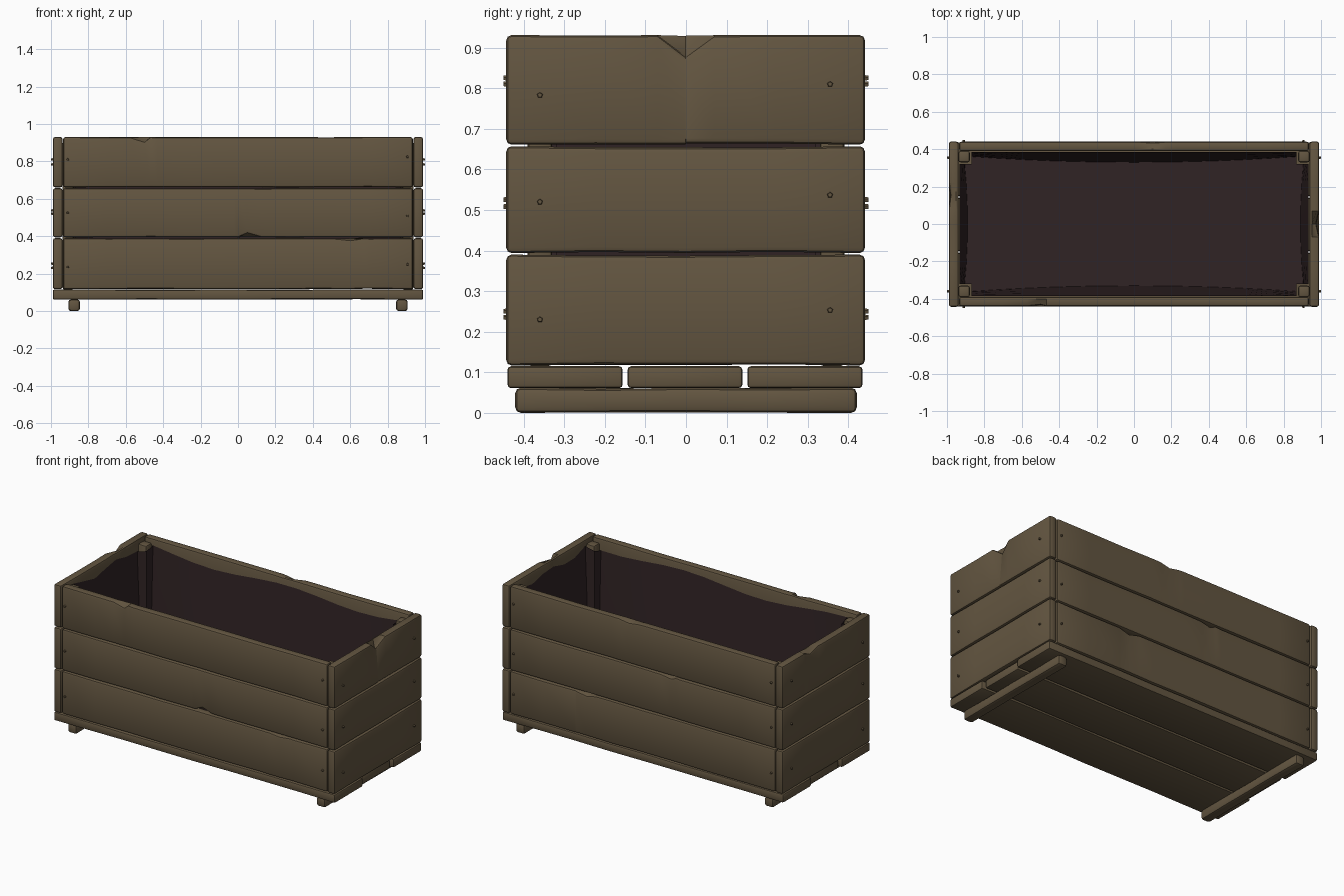
import bpy, bmesh, math, random
from mathutils import Vector, Matrix

if "Cube" in bpy.data.objects:
    bpy.data.objects.remove(bpy.data.objects["Cube"])
random.seed(4)

def material(name, col):
    m = bpy.data.materials.new(name)
    m.diffuse_color = (*col, 1)
    m.use_nodes = True
    m.node_tree.nodes["Principled BSDF"].inputs["Base Color"].default_value = m.diffuse_color
    return m

WOOD = material("weathered_wood", (0.125, 0.092, 0.052))
LINER = material("dark_liner", (0.030, 0.017, 0.018))

def finish(name, bm, mat, smooth=True):
    bmesh.ops.recalc_face_normals(bm, faces=bm.faces)
    me = bpy.data.meshes.new(name)
    bm.to_mesh(me)
    bm.free()
    ob = bpy.data.objects.new(name, me)
    bpy.context.collection.objects.link(ob)
    me.materials.append(mat)
    if smooth:
        bpy.context.view_layer.objects.active = ob
        ob.select_set(True)
        bpy.ops.object.shade_smooth_by_angle(angle=math.radians(35))
        ob.select_set(False)
    return ob

def plank(name, lo, hi, bevel=0.013, cuts=8, wobble=0.003, axis=0, chips=(), out=None):
    """Bevelled board, cut along its length, slightly uneven, with chipped edges.
    chips: (position, side +1 top / -1 bottom, inward depth)"""
    lo, hi = Vector(lo), Vector(hi)
    mid, size = (lo + hi) / 2, hi - lo
    bm = bmesh.new()
    bmesh.ops.create_cube(bm, size=1)
    for v in bm.verts:
        v.co = Vector([v.co[i] * size[i] for i in range(3)]) + mid
    bmesh.ops.bevel(bm, geom=bm.edges[:], offset=bevel, segments=2, profile=0.5, affect='EDGES')
    n = Vector((0, 0, 0))
    n[axis] = 1
    stops = [lo[axis] + size[axis] * i / cuts for i in range(1, cuts)]
    for p, s, d in chips:
        stops += [p - 0.07, p, p + 0.07]
    wave = {}
    for s in stops:
        c = mid.copy()
        c[axis] = s
        bmesh.ops.bisect_plane(bm, geom=bm.verts[:] + bm.edges[:] + bm.faces[:],
                               plane_co=c, plane_no=n)
        wave[round(s, 4)] = (random.uniform(-wobble, 0), random.uniform(-wobble, 0))
    for v in bm.verts:
        if round(v.co[axis], 4) in wave:
            a, b = wave[round(v.co[axis], 4)]
            v.co.z += a if v.co.z > mid.z else -b
        if out is not None:
            oa, sgn = out
            for p, s, d in chips:
                if abs(v.co[axis] - p) < 0.01 and (v.co.z - mid.z) * s > 0 \
                        and (v.co[oa] - mid[oa]) * sgn > 0:
                    v.co.z -= s * d
                    v.co[oa] -= sgn * d * 0.3
    return finish(name, bm, WOOD)

LEVELS = [(0.117, 0.39), (0.394, 0.657), (0.661, 0.931)]

# wall boards, long sides and ends
long_chips = {(-1, 2): [(-0.5, 1, 0.025)], (-1, 1): [(0.05, -1, 0.02)], (1, 0): [(0.4, 1, 0.015)],
              (1, 1): [(-0.2, 1, 0.015)], (1, 2): [(0.1, 1, 0.012)], (-1, 0): [(0.6, 1, 0.01)]}
end_chips = {(1, 2): [(0.0, 1, 0.05)], (-1, 2): [(0.15, 1, 0.025)]}
for s in (-1, 1):
    for k, (z0, z1) in enumerate(LEVELS):
        y = sorted((s * 0.389, s * 0.44))
        plank(("front" if s < 0 else "back") + f"_board_{k+1}", (-0.935, y[0], z0), (0.935, y[1], z1),
              chips=long_chips.get((s, k), ()), out=(1, s))
        x = sorted((s * 0.938, s * 0.99))
        plank(("left" if s < 0 else "right") + f"_end_board_{k+1}", (x[0], -0.443, z0), (x[1], 0.441, z1),
              axis=1, cuts=4, chips=end_chips.get((s, k), ()), out=(0, s))

# floor boards with see-through gaps
for k, (y0, y1, xe) in enumerate([(-0.44, -0.156, 0.99), (-0.144, 0.139, 0.975), (0.151, 0.435, 0.99)]):
    plank(f"floor_board_{k+1}", (-xe, y0, 0.061), (xe, y1, 0.115), bevel=0.009)

# runners under the floor
for s, nm in ((-1, "left"), (1, "right")):
    plank(nm + "_runner", (s * 0.876 - 0.031, -0.421, 0), (s * 0.876 + 0.031, 0.421, 0.062),
          axis=1, cuts=4, bevel=0.014)

# inner corner posts
for sx in (-1, 1):
    for sy in (-1, 1):
        plank("corner_post", (sx * 0.908 - 0.03, sy * 0.36 - 0.03, 0.115),
              (sx * 0.908 + 0.03, sy * 0.36 + 0.03, 0.905), bevel=0.01, axis=2, cuts=2, wobble=0)

# sagging liner that wraps round the posts
def liner_ring(t):
    """t = 0 floor, 1 rim"""
    pts = []
    N = 12
    ey, ex = 0.36 + 0.024 * t, 0.905 + 0.029 * t
    post_x, post_y = 0.868, 0.32
    def side(i, n, half, edge, sag, ph):
        u = -1 + 2 * i / n
        e = edge - sag * (1 - u * u)
        z = 0.125 + t * (0.755 + 0.02 * math.sin(5 * u + ph) - 0.01 * (1 - u * u))
        return u * half, e, z
    for q in range(4):
        n = N if q % 2 == 0 else 6
        for i in range(n + 1):
            if q % 2 == 0:
                a, e, z = side(i, n, post_x, ey, 0.03 * (1 - t), q)
                p = (a, -e, z)
            else:
                a, e, z = side(i, n, post_y, ex, 0.015 * (1 - t), q)
                p = (e, a, z)
            if q >= 2:
                p = (-p[0], -p[1], p[2])
            pts.append(p)
        # inner corner in front of the post
        sx, sy = [(1, -1), (1, 1), (-1, 1), (-1, -1)][q]
        pts.append((sx * post_x, sy * post_y, 0.125 + t * 0.755))
    return pts

bm = bmesh.new()
rings = [[bm.verts.new(p) for p in liner_ring(t)] for t in (0, 0.1, 0.4, 0.7, 1)]
n = len(rings[0])
for a, b in zip(rings, rings[1:]):
    for i in range(n):
        j = (i + 1) % n
        bm.faces.new((a[i], a[j], b[j], b[i]))
bm.faces.new(rings[0])
finish("liner", bm, LINER)

# nail heads, five-sided
def nail(name, pos, direction):
    bm = bmesh.new()
    rot = Vector(direction).to_track_quat('Z', 'Y').to_matrix().to_4x4()
    bmesh.ops.create_cone(bm, cap_ends=True, segments=5, radius1=0.008, radius2=0.006, depth=0.014,
                          matrix=Matrix.Translation(pos) @ rot)
    finish(name, bm, WOOD, smooth=False)

for s in (-1, 1):
    for za, zb in ((0.783, 0.81), (0.52, 0.537), (0.23, 0.253)):
        nail("end_nail", (s * 0.993, -0.36, za), (s, 0, 0))
        nail("end_nail", (s * 0.993, 0.355, zb), (s, 0, 0))
    for za, zb in ((0.81, 0.825), (0.525, 0.508), (0.235, 0.25)):
        nail("side_nail", (-0.91, s * 0.443, za), (0, s, 0))
        nail("side_nail", (0.906, s * 0.443, zb), (0, s, 0))
